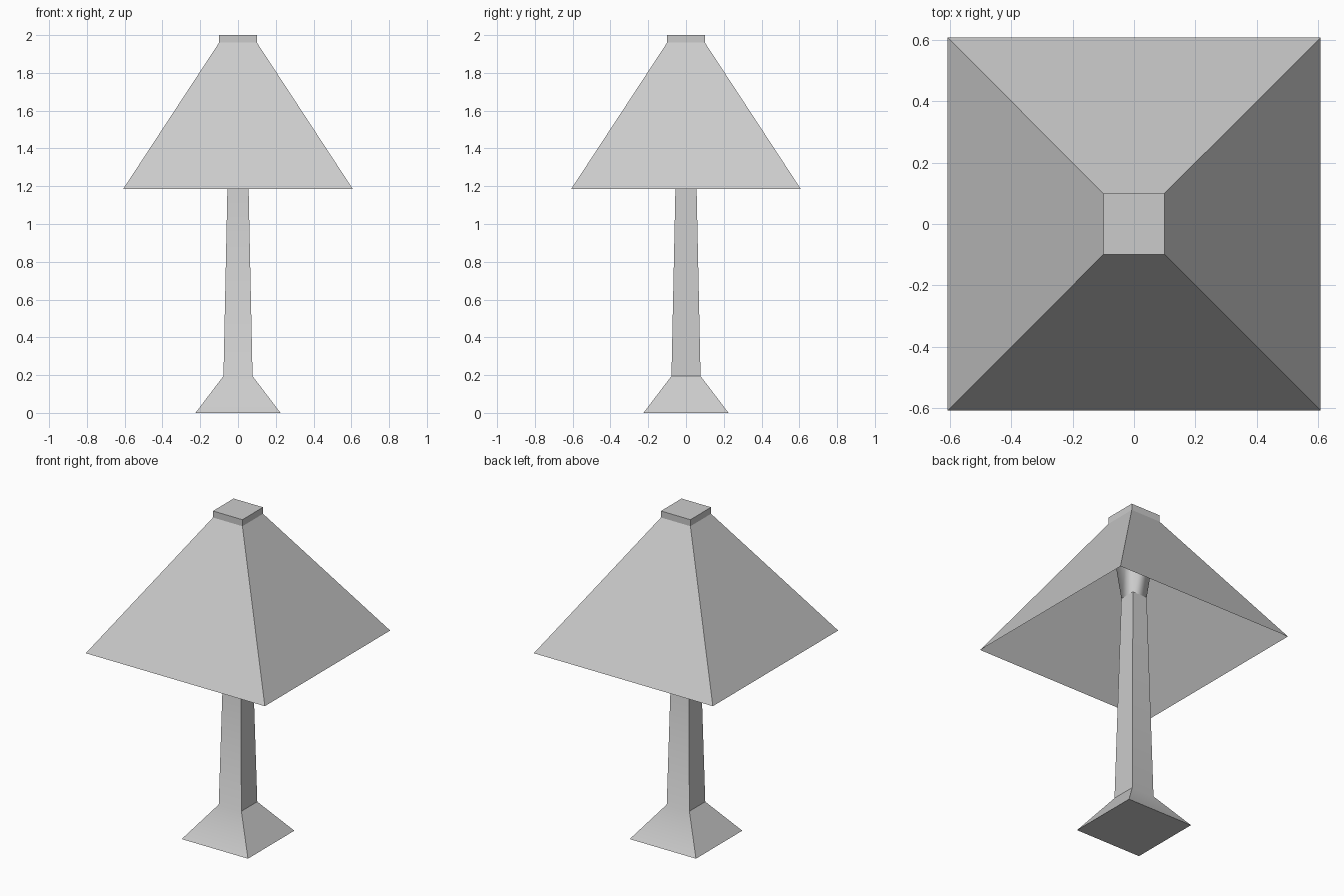
import bpy
import bmesh

cube = bpy.data.objects.get("Cube")
if cube:
    bpy.data.objects.remove(cube, do_unlink=True)

grey = bpy.data.materials.new("light_grey")
grey.use_nodes = True
grey.diffuse_color = (0.6, 0.6, 0.6, 1)
grey.node_tree.nodes["Principled BSDF"].inputs["Base Color"].default_value = (0.6, 0.6, 0.6, 1)


def square_loft(name, profile, bottom=False, top=False):
    """Stack square rings given as (half width, height) and skin them."""
    bm = bmesh.new()
    rings = [[bm.verts.new((sx * h, sy * h, z))
              for sx, sy in ((-1, -1), (1, -1), (1, 1), (-1, 1))]
             for h, z in profile]
    for low, high in zip(rings, rings[1:]):
        for i in range(4):
            j = (i + 1) % 4
            bm.faces.new((low[i], low[j], high[j], high[i]))
    if bottom:
        bm.faces.new(rings[0][::-1])
    if top:
        bm.faces.new(rings[-1])
    mesh = bpy.data.meshes.new(name)
    bm.to_mesh(mesh)
    bm.free()
    mesh.materials.append(grey)
    obj = bpy.data.objects.new(name, mesh)
    bpy.context.collection.objects.link(obj)
    return obj


def soften(obj, is_sharp):
    """Smooth shading, with the edges chosen by a rule kept sharp."""
    for poly in obj.data.polygons:
        poly.use_smooth = True
    for edge in obj.data.edges:
        a, b = (obj.data.vertices[i].co for i in edge.vertices)
        edge.use_edge_sharp = is_sharp(a, b)


# Foot flowing into the tapered stem: soft crease on front and back only
stand = square_loft("foot_and_stem", [(0.225, 0), (0.077, 0.195), (0.05, 1.475)], bottom=True)
soften(stand, lambda a, b: a.z != b.z or a.z == 0 or abs(a.x - b.x) < 0.001)

# Flared holder joining the stem to the cap inside the shade
holder = square_loft("shade_holder", [(0.05, 1.475), (0.1, 1.96)])
soften(holder, lambda a, b: False)

# Open pyramid shade and its flat cap
square_loft("lamp_shade", [(0.608, 1.185), (0.1, 1.96)])
square_loft("shade_cap", [(0.1, 1.96), (0.1, 2.0)], top=True)
